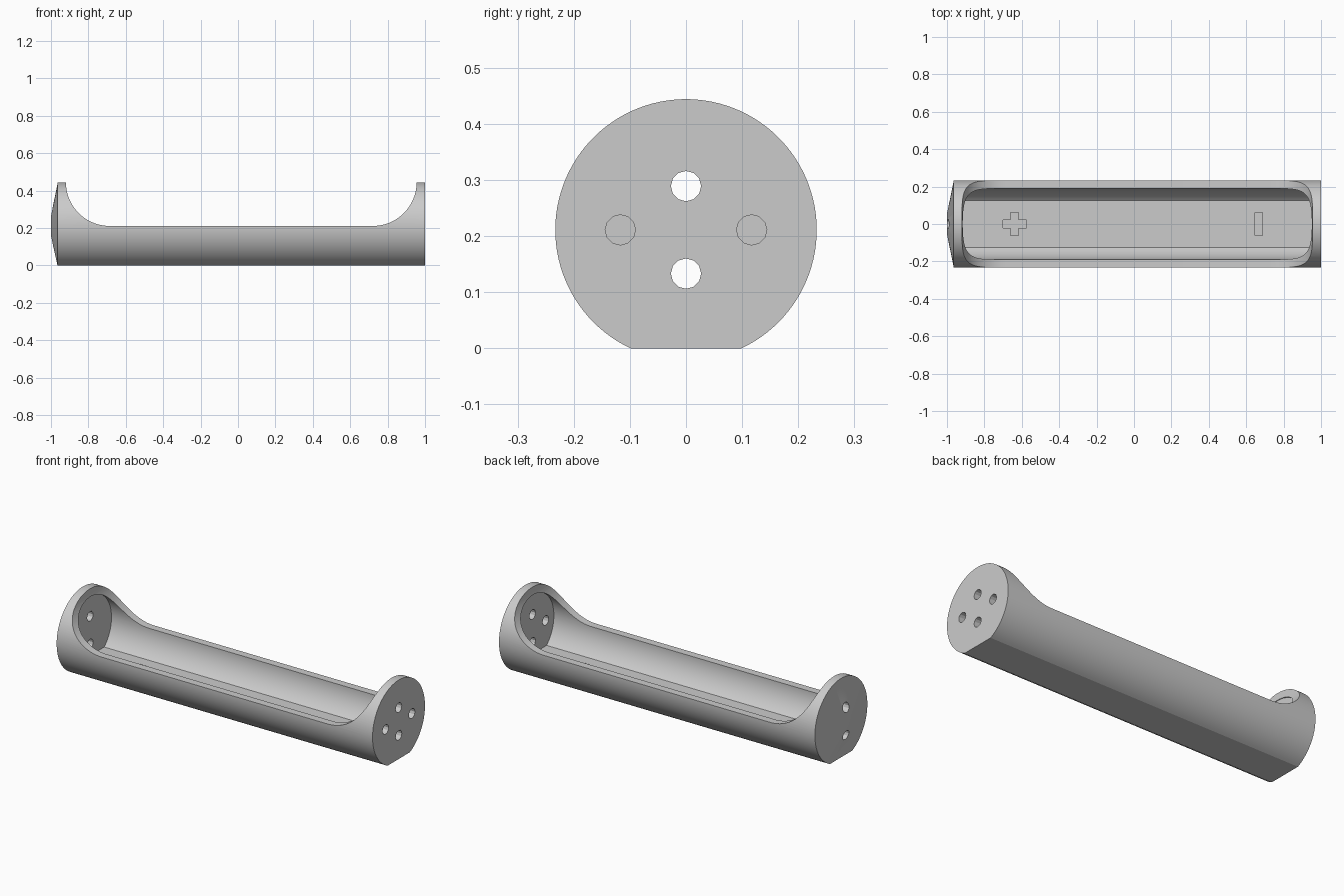
import bpy, bmesh, math

if "Cube" in bpy.data.objects:
    bpy.data.objects.remove(bpy.data.objects["Cube"])

AXIS_Z = 0.211      # height of the tube's centre line
OUTER, INNER = 0.233, 0.19
FLOOR = 0.068
LEFT_WALL, RIGHT_WALL = -0.92, 0.955

grey = bpy.data.materials.new("plain grey")
grey.use_nodes = True
grey.diffuse_color = (0.6, 0.6, 0.6, 1)
grey.node_tree.nodes["Principled BSDF"].inputs["Base Color"].default_value = (0.6, 0.6, 0.6, 1)


def loft(name, rings):
    """Skin a closed solid through rings that have equal point counts."""
    bm = bmesh.new()
    loops = [[bm.verts.new(p) for p in ring] for ring in rings]
    n = len(loops[0])
    for a, b in zip(loops, loops[1:]):
        for i in range(n):
            j = (i + 1) % n
            bm.faces.new((a[i], a[j], b[j], b[i]))
    bm.faces.new(loops[0])
    bm.faces.new(loops[-1])
    bmesh.ops.recalc_face_normals(bm, faces=bm.faces)
    mesh = bpy.data.meshes.new(name)
    bm.to_mesh(mesh)
    bm.free()
    mesh.materials.append(grey)
    obj = bpy.data.objects.new(name, mesh)
    bpy.context.collection.objects.link(obj)
    return obj


def flat_circle(x, r, floor=0.0, y=0.0, z=AXIS_Z, n=96):
    """Circle facing x, with its bottom cut flat at the floor height."""
    start = math.asin(max(-1, (floor - z) / r))
    sweep = math.pi - 2 * start
    full = sweep > 2 * math.pi - 1e-6
    steps = n if full else n - 1
    return [(x, y + r * math.cos(start + sweep * i / steps),
             z + r * math.sin(start + sweep * i / steps)) for i in range(n)]


def cut(target, cutter):
    cutter.hide_render = True
    mod = target.modifiers.new(cutter.name, 'BOOLEAN')
    mod.operation = 'DIFFERENCE'
    mod.solver = 'EXACT'
    mod.object = cutter
    bpy.context.view_layer.objects.active = target
    bpy.ops.object.modifier_apply(modifier=mod.name)
    bpy.data.objects.remove(cutter)


def engrave(target, outline):
    """Sink a shallow mark into the floor."""
    cut(target, loft("mark_cutter", [[(x, y, z) for x, y in outline]
                                     for z in (FLOOR - 0.01, FLOOR + 0.03)]))


# Tube with a flat base and a shallow cone on the left end
holder = loft("battery_holder", [
    flat_circle(-1.0, 0.055), flat_circle(-0.965, 0.225),
    flat_circle(-0.965, OUTER), flat_circle(1.0, OUTER)])

# Round cavity with a flat floor
cut(holder, loft("cavity_cutter", [flat_circle(x, INNER, FLOOR)
                                   for x in (LEFT_WALL, RIGHT_WALL)]))

# Open top, swept up to each end wall by a quarter round
quarter = [i * math.pi / 48 for i in range(25)]
R = 0.234
arc_z = AXIS_Z + R
profile = [(LEFT_WALL, 0.6)]
profile += [(LEFT_WALL + R - R * math.cos(a), arc_z - R * math.sin(a)) for a in quarter]
profile += [(RIGHT_WALL - R + R * math.cos(a), arc_z - R * math.sin(a)) for a in reversed(quarter)]
profile += [(RIGHT_WALL, 0.6)]
cut(holder, loft("opening_cutter", [[(x, y, z) for x, z in profile] for y in (-0.4, 0.4)]))

# Wire holes: an upright pair through both walls, a level pair in the right wall
for y, z, start in ((0, 0.078, -1.1), (0, -0.078, -1.1), (0.117, 0, 0.8), (-0.117, 0, 0.8)):
    cut(holder, loft("hole_cutter", [
        flat_circle(x, 0.027, y=y, z=AXIS_Z + z, n=12) for x in (start, 1.1)]))

# Polarity marks
w, h = 0.021, 0.062
plus = [(w, h), (-w, h), (-w, w), (-h, w), (-h, -w), (-w, -w),
        (-w, -h), (w, -h), (w, -w), (h, -w), (h, w), (w, w)]
engrave(holder, [(x - 0.638, y) for x, y in plus])
engrave(holder, [(x + 0.667, y) for x, y in ((w, h), (-w, h), (-w, -h), (w, -h))])

# Smooth the round surfaces, keep the rims sharp
bpy.ops.object.select_all(action='DESELECT')
holder.select_set(True)
bpy.context.view_layer.objects.active = holder
bpy.ops.object.shade_smooth_by_angle(angle=math.radians(25))
